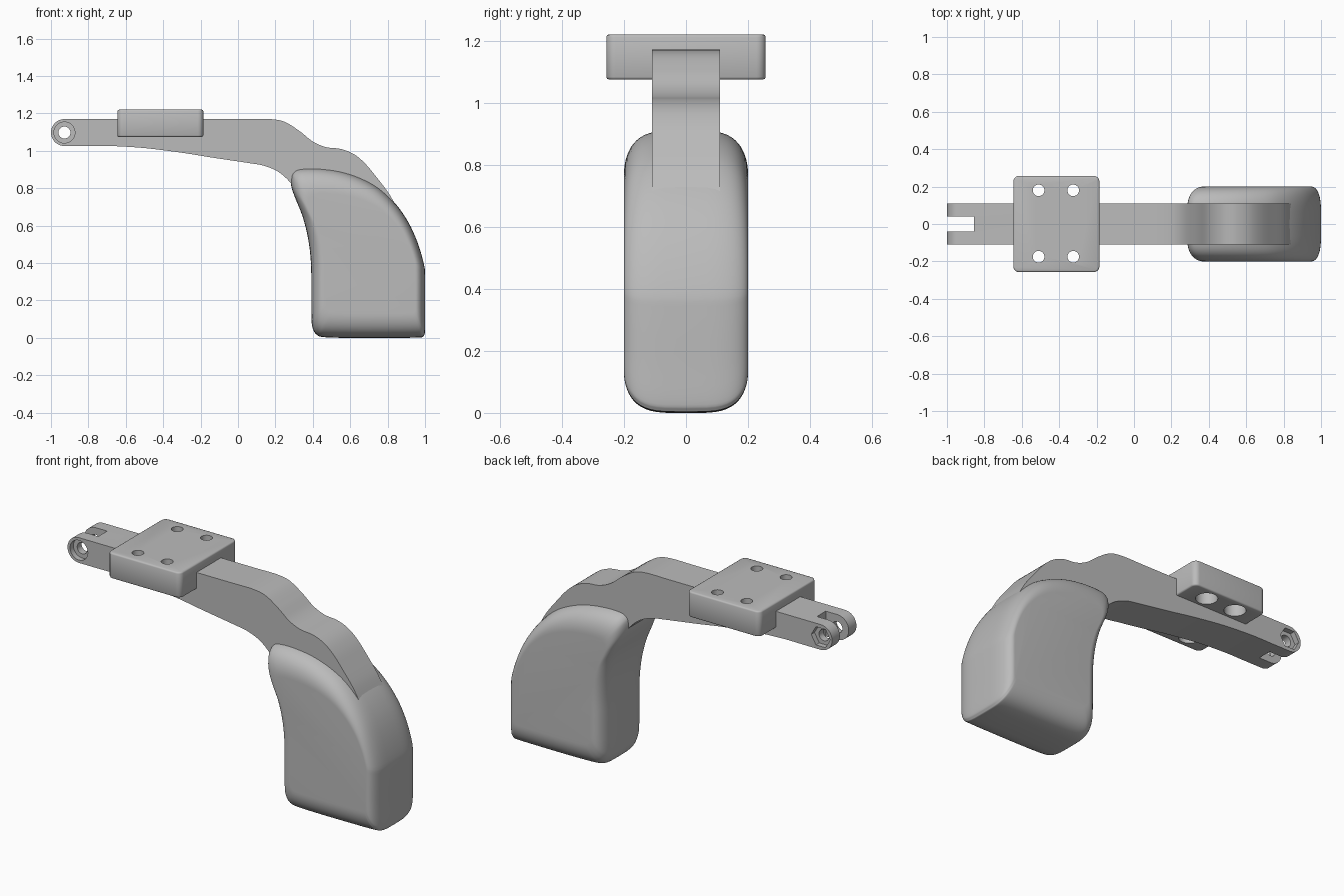
import bpy, bmesh, math
from mathutils import Vector

old = bpy.data.objects.get("Cube")
if old:
    bpy.data.objects.remove(old, do_unlink=True)

grey = bpy.data.materials.new("plain_grey")
grey.use_nodes = True
COLOUR = (0.5, 0.5, 0.5, 1)
grey.diffuse_color = COLOUR
grey.node_tree.nodes["Principled BSDF"].inputs["Base Color"].default_value = COLOUR


def spline(pts, steps=6, closed=False):
    """Smooth curve through the given 2D points."""
    p = [Vector(q) for q in pts]
    p = [p[-1]] + p + p[:2] if closed else [p[0]] + p + [p[-1]]
    out = []
    for a, b, c, d in zip(p, p[1:], p[2:], p[3:]):
        for i in range(steps):
            t = i / steps
            out.append(b + (c - a) * t / 2 + (2 * a - 5 * b + 4 * c - d) * t**2 / 2
                       + (3 * b - a - 3 * c + d) * t**3 / 2)
    return out if closed else out + [p[-2]]


def circle(cx, cy, r, n=40, start=0.0, sweep=360.0):
    count = n if sweep == 360 else n + 1
    angles = [math.radians(start + sweep * i / n) for i in range(count)]
    return [Vector((cx + r * math.cos(a), cy + r * math.sin(a))) for a in angles]


def rounded_rect(cx, hx, hy, r):
    out = []
    for sx, sy, start in ((1, 1, 0), (-1, 1, 90), (-1, -1, 180), (1, -1, 270)):
        out += circle(cx + sx * (hx - r), sy * (hy - r), r, 6, start, 90)
    return out


def loft(name, rings, axis):
    """Skin (profile, level) rings stacked along the axis, with end caps."""
    bm = bmesh.new()
    place = {"y": lambda p, h: (p[0], h, p[1]), "z": lambda p, h: (p[0], p[1], h)}[axis]
    loops = [[bm.verts.new(place(p, h)) for p in ring] for ring, h in rings]
    n = len(loops[0])
    for a, b in zip(loops, loops[1:]):
        for i in range(n):
            j = (i + 1) % n
            bm.faces.new((a[i], a[j], b[j], b[i]))
    bm.faces.new(loops[0])
    bm.faces.new(loops[-1])
    bmesh.ops.recalc_face_normals(bm, faces=bm.faces)
    mesh = bpy.data.meshes.new(name)
    bm.to_mesh(mesh)
    bm.free()
    mesh.materials.append(grey)
    ob = bpy.data.objects.new(name, mesh)
    bpy.context.collection.objects.link(ob)
    return ob


def activate(ob):
    bpy.ops.object.select_all(action="DESELECT")
    ob.select_set(True)
    bpy.context.view_layer.objects.active = ob


def cut(ob, profile, lo, hi, axis):
    """Subtract a prism from the object."""
    cutter = loft("cutter", [(profile, lo), (profile, hi)], axis)
    cutter.hide_render = True
    mod = ob.modifiers.new("cut", "BOOLEAN")
    mod.operation, mod.solver, mod.object = "DIFFERENCE", "EXACT", cutter
    activate(ob)
    bpy.ops.object.modifier_apply(modifier=mod.name)
    bpy.data.objects.remove(cutter, do_unlink=True)


def smooth(ob, degrees):
    activate(ob)
    bpy.ops.object.shade_smooth_by_angle(angle=math.radians(degrees))


# Arm: side profile with a rounded tip, running down into the pad
PIN_X, PIN_Z = -0.928, 1.098
top = spline([(0.05, 1.17), (0.17, 1.17), (0.25, 1.155), (0.33, 1.105), (0.4, 1.05),
              (0.47, 1.02), (0.55, 1.01), (0.62, 0.982), (0.68, 0.932), (0.74, 0.86),
              (0.8, 0.782), (0.84, 0.715)])
under = spline([(0.42, 0.68), (0.33, 0.76), (0.285, 0.825), (0.22, 0.885), (0.14, 0.92),
                (0.05, 0.936), (-0.15, 0.966), (-0.3, 0.99), (-0.5, 1.015),
                (-0.68, 1.026), (-0.8, 1.026)])
tip = circle(PIN_X, PIN_Z, 0.072, 24, 270, -180)
profile = top + [Vector((0.7, 0.6))] + under + tip
arm = loft("arm", [(profile, -0.11), (profile, 0.11)], "y")

# Fork slot, pin hole, round recess in front and hexagonal recess behind
slot = [(-1.1, -0.04), (-0.855, -0.04), (-0.855, 0.04), (-1.1, 0.04)]
cut(arm, slot, 0.8, 1.4, "z")
cut(arm, circle(PIN_X, PIN_Z, 0.032), -0.3, 0.3, "y")
cut(arm, circle(PIN_X, PIN_Z, 0.056), -0.3, -0.08, "y")
cut(arm, circle(PIN_X, PIN_Z, 0.06, 6), 0.08, 0.3, "y")
smooth(arm, 25)

# Mounting plate with softened rims and four counterbored holes
PLATE_X, LOW, HIGH, RIM = -0.415, 1.075, 1.22, 0.008
rings = []
for inset, level in ((RIM, LOW), (RIM * 0.3, LOW + RIM * 0.3), (0, LOW + RIM),
                     (0, HIGH - RIM), (RIM * 0.3, HIGH - RIM * 0.3), (RIM, HIGH)):
    rings.append((rounded_rect(PLATE_X, 0.23 - inset, 0.257 - inset, 0.03 - inset), level))
plate = loft("mounting_plate", rings, "z")
for x in (-0.51, -0.325):
    for y in (-0.175, 0.18):
        cut(plate, circle(x, y, 0.031), 1, 1.4, "z")
        cut(plate, circle(x, y, 0.056), 1, 1.16, "z")
smooth(plate, 50)

# Pad: curved side profile shrinking toward both cheeks
outline = spline([(0.283, 0.86), (0.295, 0.89), (0.33, 0.907), (0.42, 0.91), (0.54, 0.895),
                  (0.65, 0.86), (0.75, 0.805), (0.84, 0.72), (0.91, 0.62), (0.96, 0.51),
                  (0.995, 0.39), (1.0, 0.32), (1.0, 0.15), (1.0, 0.04), (0.992, 0.01),
                  (0.965, 0.002), (0.8, 0.0), (0.6, 0.0), (0.46, 0.004), (0.42, 0.018),
                  (0.4, 0.05), (0.393, 0.1), (0.392, 0.25), (0.39, 0.4), (0.375, 0.53),
                  (0.345, 0.65), (0.305, 0.75), (0.285, 0.81)], 4, True)
centre = Vector((0.74, 0.44))
LAYERS = 14
rings = []
for i in range(-LAYERS, LAYERS + 1):
    a = abs(i) / LAYERS * math.pi / 2
    level = math.copysign(0.2 * math.sqrt(math.sin(a)), i)
    shrink = 1 - math.cos(a)
    sx, sz = 1 - 0.2 * shrink, 1 - 0.3 * shrink
    ring = [Vector((centre.x + (p.x - centre.x) * sx, centre.y + (p.y - centre.y) * sz))
            for p in outline]
    rings.append((ring, level))
pad = loft("pad", rings, "y")
smooth(pad, 60)
